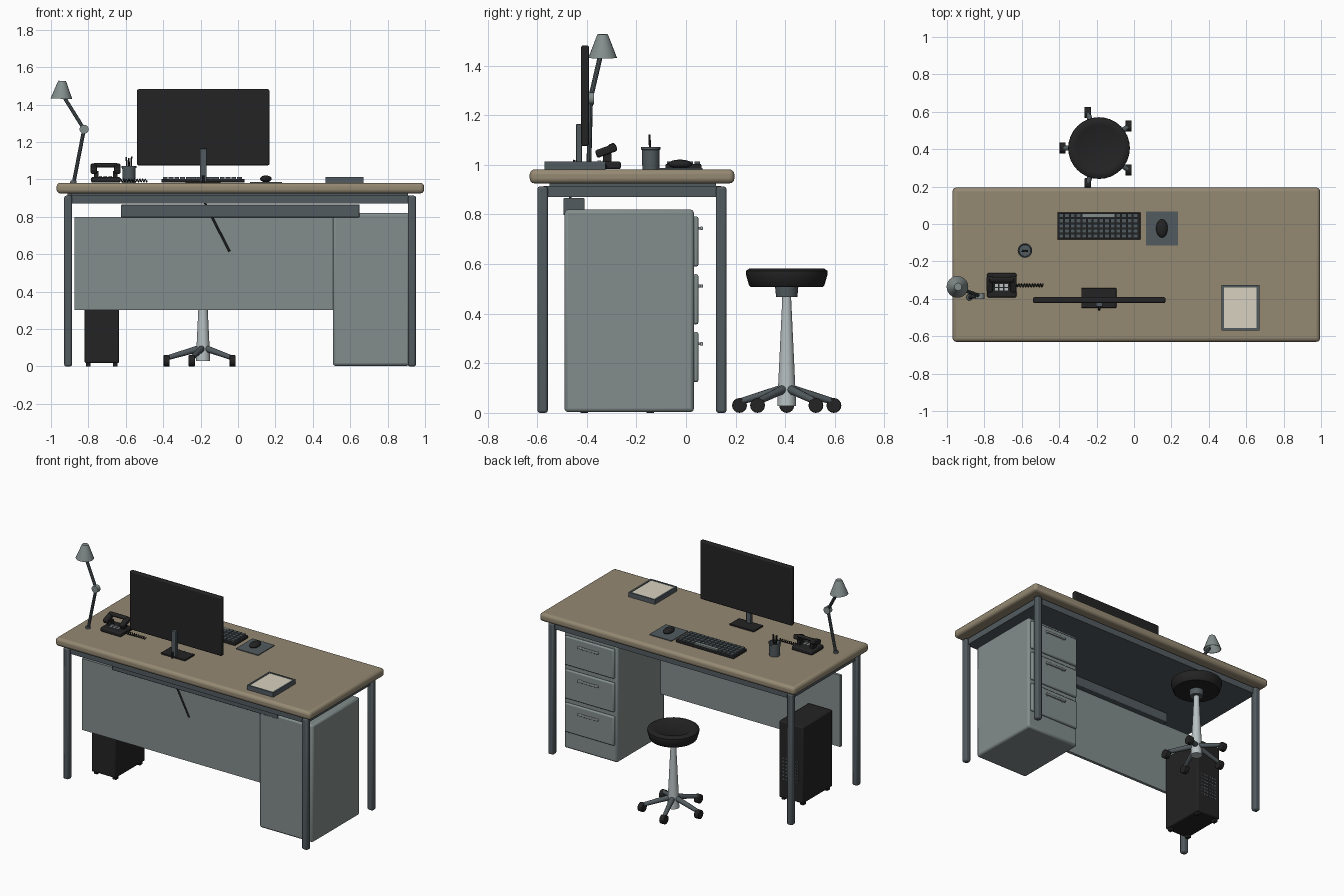
import bpy, bmesh, math
from mathutils import Vector, Matrix


def colour(name, r, g, b):
    m = bpy.data.materials.new(name)
    m.diffuse_color = (r, g, b, 1)
    return m


WOOD = colour("tan_wood", 0.30, 0.25, 0.17)
GREY = colour("grey_green_metal", 0.225, 0.27, 0.265)
SLATE = colour("slate", 0.085, 0.105, 0.115)
BLACK = colour("black_plastic", 0.017, 0.017, 0.018)
SILVER = colour("silver", 0.48, 0.53, 0.54)
PAPER = colour("cream_paper", 0.68, 0.64, 0.52)


def finish(name, bm, mat, bevel=0, segs=2, smooth=True):
    me = bpy.data.meshes.new(name)
    bmesh.ops.recalc_face_normals(bm, faces=bm.faces)
    bm.to_mesh(me)
    bm.free()
    ob = bpy.data.objects.new(name, me)
    bpy.context.collection.objects.link(ob)
    me.materials.append(mat)
    if bevel:
        mod = ob.modifiers.new("bevel", "BEVEL")
        mod.width, mod.segments, mod.limit_method = bevel, segs, "ANGLE"
    if smooth:
        bpy.context.view_layer.objects.active = ob
        ob.select_set(True)
        bpy.ops.object.shade_smooth_by_angle(angle=math.radians(35))
        ob.select_set(False)
    return ob


def boxes(name, spans, mat, bevel=0, segs=2):
    """One object made of boxes, each given as x0, x1, y0, y1, z0, z1."""
    bm = bmesh.new()
    for x0, x1, y0, y1, z0, z1 in spans:
        m = (Matrix.Translation(((x0 + x1) / 2, (y0 + y1) / 2, (z0 + z1) / 2))
             @ Matrix.Diagonal((x1 - x0, y1 - y0, z1 - z0, 1)))
        bmesh.ops.create_cube(bm, size=1, matrix=m)
    return finish(name, bm, mat, bevel, segs)


def rod(name, a, b, r1, r2, mat, sides=16, bevel=0):
    """Cylinder or cone from point a to point b."""
    a, b = Vector(a), Vector(b)
    d = b - a
    m = Matrix.Translation((a + b) / 2) @ d.to_track_quat("Z", "Y").to_matrix().to_4x4()
    bm = bmesh.new()
    bmesh.ops.create_cone(bm, cap_ends=True, segments=sides, radius1=r1, radius2=r2,
                          depth=d.length, matrix=m)
    return finish(name, bm, mat, bevel)


def lathe(name, x, y, profile, mat, sides=24):
    bm = bmesh.new()
    vs = [bm.verts.new((x + r, y, z)) for r, z in profile]
    es = [bm.edges.new(p) for p in zip(vs, vs[1:])]
    bmesh.ops.spin(bm, geom=vs + es, cent=(x, y, 0), axis=(0, 0, 1),
                   angle=math.tau, steps=sides)
    bmesh.ops.remove_doubles(bm, verts=bm.verts, dist=1e-5)
    return finish(name, bm, mat)


def tube(name, pts, r, mat):
    cu = bpy.data.curves.new(name, "CURVE")
    cu.dimensions, cu.bevel_depth, cu.bevel_resolution = "3D", r, 1
    cu.use_fill_caps = True
    sp = cu.splines.new("POLY")
    sp.points.add(len(pts) - 1)
    for p, co in zip(sp.points, pts):
        p.co = (*co, 1)
    ob = bpy.data.objects.new(name, cu)
    bpy.context.collection.objects.link(ob)
    cu.materials.append(mat)


# Desk: top, frame, legs
boxes("desk_top", [(-0.97, 0.995, -0.63, 0.195, 0.925, 0.982)], WOOD, 0.02, 3)
boxes("desk_underframe", [(-0.91, 0.93, -0.575, 0.142, 0.87, 0.914),
                          (-0.89, 0.91, -0.55, 0.12, 0.913, 0.927)], SLATE)
boxes("desk_legs", [(x - 0.021, x + 0.021, y - 0.021, y + 0.021, 0, 0.913)
                    for x in (-0.908, 0.93) for y in (-0.578, 0.142)], SLATE, 0.01)
boxes("privacy_panel", [(-0.875, 0.51, -0.466, -0.446, 0.303, 0.80)], GREY)
boxes("cable_tray", [(-0.625, 0.65, -0.494, -0.409, 0.797, 0.866)], SLATE, 0.004)

# Drawer cabinet
boxes("cabinet", [(0.507, 0.917, -0.49, 0.032, 0.003, 0.82)], GREY, 0.014)
for i in range(3):
    z = 0.59 - 0.233 * i
    boxes("drawer_front", [(0.522, 0.902, 0.028, 0.05, z, z + 0.202)], GREY, 0.008)
    boxes("drawer_handle", [(0.632, 0.792, 0.056, 0.069, z + 0.148, z + 0.161),
                            (0.642, 0.654, 0.045, 0.06, z + 0.149, z + 0.160),
                            (0.770, 0.782, 0.045, 0.06, z + 0.149, z + 0.160)], SILVER, 0.003)

# Computer tower with feet and front grille
boxes("computer_tower", [(-0.82, -0.635, -0.44, -0.115, 0.018, 0.55)], BLACK, 0.008)
boxes("tower_feet", [(x - 0.012, x + 0.012, y - 0.015, y + 0.015, 0, 0.02)
                     for x in (-0.80, -0.655) for y in (-0.41, -0.145)], BLACK)
boxes("tower_grille", [(-0.78 + 0.022 * i - 0.005, -0.78 + 0.022 * i + 0.005, -0.117, -0.113,
                        0.15 + 0.024 * j, 0.16 + 0.024 * j)
                       for i in range(6) for j in range(7)], SLATE)

# Monitor and hanging cable
boxes("monitor_screen", [(-0.54, 0.168, -0.423, -0.391, 1.075, 1.482)], BLACK, 0.008)
boxes("monitor_post", [(-0.204, -0.168, -0.443, -0.42, 0.985, 1.165)], SLATE, 0.003)
boxes("monitor_base", [(-0.282, -0.094, -0.448, -0.343, 0.98, 0.992)], BLACK, 0.003)
tube("monitor_cable", [(-0.186, -0.45, 1.02), (-0.186, -0.458, 0.98), (-0.18, -0.465, 0.88),
                       (-0.135, -0.474, 0.79), (-0.045, -0.474, 0.615)], 0.006, BLACK)

# Keyboard
boxes("keyboard_base", [(-0.41, 0.035, -0.083, 0.062, 0.983, 1.003)], BLACK, 0.004)
keys = []
for c in range(14):
    for r in range(5):
        x, y = -0.401 + 0.0305 * c, 0.034 - 0.0275 * r
        if r or not 4 <= c <= 9:
            keys.append((x, x + 0.025, y, y + 0.022, 1.0, 1.013))
boxes("keyboard_keys", keys, SLATE)
boxes("space_bar", [(-0.279, -0.102, 0.034, 0.056, 1.0, 1.013)], GREY)

# Mouse pad and mouse
boxes("mouse_pad", [(0.064, 0.236, -0.115, 0.067, 0.98, 0.987)], SLATE)
bm = bmesh.new()
bmesh.ops.create_uvsphere(bm, u_segments=20, v_segments=12, radius=1,
                          matrix=Matrix.Translation((0.149, -0.024, 1.003))
                          @ Matrix.Diagonal((0.031, 0.049, 0.018, 1)))
finish("mouse", bm, BLACK)

# Pen cup
lathe("pen_cup", -0.583, -0.142, [(0, 0.982), (0.034, 0.982), (0.036, 1.06), (0.039, 1.062),
                                  (0.039, 1.072), (0.033, 1.072), (0.031, 1.04), (0, 1.04)], SLATE)
for dx, h in ((-0.014, 1.12), (0, 1.115), (0.014, 1.122)):
    rod("pen", (-0.583 + dx * 0.7, -0.144, 1.03), (-0.583 + dx, -0.147, h), 0.005, 0.004, BLACK, 8)

# Telephone: body, keypad, handset, coiled cord
boxes("phone_body", [(-0.786, -0.628, -0.393, -0.262, 0.983, 1.013)], BLACK, 0.008)
boxes("phone_keys", [(-0.744 + 0.026 * i, -0.726 + 0.026 * i, -0.356 + 0.02 * j,
                      -0.342 + 0.02 * j, 1.01, 1.018) for i in range(3) for j in range(2)], SILVER)
boxes("phone_cradle", [(x - 0.012, x + 0.012, -0.335, -0.3, 1.01, 1.045)
                       for x in (-0.757, -0.657)], BLACK)
hs = boxes("phone_handset", [(-0.08, -0.046, -0.044, 0.044, -0.018, 0.014),
                             (0.046, 0.08, -0.044, 0.044, -0.018, 0.014),
                             (-0.066, 0.066, 0.014, 0.042, -0.002, 0.018)], BLACK, 0.008)
hs.location = (-0.708, -0.322, 1.059)
hs.rotation_euler = (math.radians(20), 0, 0)
tube("phone_cord", [(-0.63 + 0.145 * t / 80, -0.328 + 0.008 * math.cos(t * math.pi / 4),
                     0.994 + 0.008 * math.sin(t * math.pi / 4)) for t in range(81)],
     0.0028, BLACK)

# Document tray
boxes("document_tray", [(0.468, 0.670, -0.57, -0.325, 0.982, 1.008),
                        (0.468, 0.480, -0.57, -0.325, 1.0, 1.014),
                        (0.658, 0.670, -0.57, -0.325, 1.0, 1.014),
                        (0.468, 0.670, -0.57, -0.558, 1.0, 1.014),
                        (0.468, 0.670, -0.337, -0.325, 1.0, 1.014)], SLATE)
boxes("paper_stack", [(0.482, 0.656, -0.556, -0.339, 1.0, 1.012)], PAPER)

# Desk lamp
foot, elbow, tip = (-0.88, -0.392, 0.975), (-0.823, -0.385, 1.268), (-0.93, -0.345, 1.44)
boxes("lamp_clamp", [(-0.912, -0.85, -0.425, -0.36, 0.914, 0.93)], SLATE)
rod("lamp_foot", (-0.88, -0.392, 0.975), (-0.88, -0.392, 0.994), 0.018, 0.016, SLATE)
rod("lamp_lower_arm", foot, elbow, 0.01, 0.01, SLATE, 10)
rod("lamp_upper_arm", elbow, tip, 0.01, 0.01, SLATE, 10)
rod("lamp_joint", (-0.823, -0.4, 1.268), (-0.823, -0.37, 1.268), 0.024, 0.024, GREY, 20)
shade = lathe("lamp_shade", 0, 0, [(0, 0.096), (0.02, 0.096), (0.024, 0.088), (0.058, 0),
                                   (0.054, 0), (0.02, 0.082), (0, 0.082)], GREY)
shade.location = (-0.944, -0.336, 1.431)
shade.rotation_euler = (0, math.radians(2), 0)

# Stool: seat, column, star base, casters
SX, SY = -0.187, 0.406
lathe("stool_seat", SX, SY, [(0, 0.508), (0.145, 0.508), (0.152, 0.514), (0.165, 0.56),
                             (0.164, 0.573), (0.15, 0.582), (0.128, 0.583), (0.12, 0.579),
                             (0, 0.579)], BLACK, 32)
lathe("stool_hub", SX, SY, [(0, 0.468), (0.043, 0.468), (0.047, 0.51), (0, 0.51)], SLATE)
lathe("stool_column", SX, SY, [(0, 0.028), (0.038, 0.028), (0.034, 0.12), (0.018, 0.46),
                               (0.018, 0.475), (0, 0.475)], SILVER)
for k in range(5):
    a = math.radians(36 + 72 * k)
    c, s = math.cos(a), math.sin(a)
    x, y = SX + 0.195 * c, SY + 0.2 * s
    rod("stool_arm", (SX + 0.02 * c, SY + 0.02 * s, 0.096), (x, y, 0.045), 0.018, 0.013, SLATE, 12)
    rod("stool_caster", (x - 0.017, y, 0.03), (x + 0.017, y, 0.03), 0.03, 0.03, BLACK, 16, 0.004)
